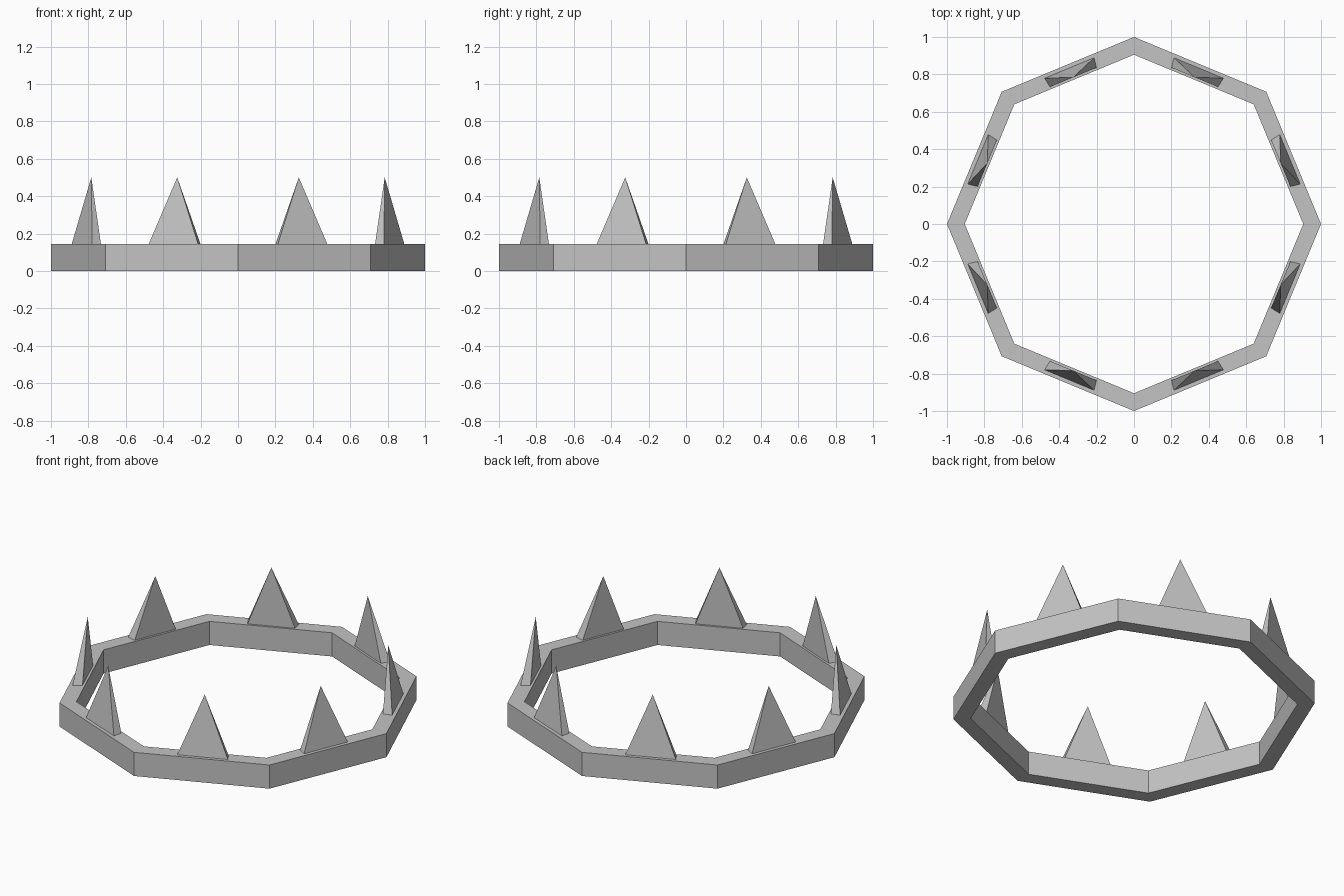
import bpy
import bmesh
from math import cos, sin, tan, pi, radians

if "Cube" in bpy.data.objects:
    bpy.data.objects.remove(bpy.data.objects["Cube"], do_unlink=True)

SIDES = 8
BAND_TOP = 0.144
TIP_Z = 0.5

grey = bpy.data.materials.new("plain grey")
grey.use_nodes = True
grey.diffuse_color = (0.55, 0.55, 0.55, 1)
grey.node_tree.nodes["Principled BSDF"].inputs["Base Color"].default_value = grey.diffuse_color


def finish(name, bm):
    bmesh.ops.recalc_face_normals(bm, faces=bm.faces[:])
    mesh = bpy.data.meshes.new(name)
    bm.to_mesh(mesh)
    bm.free()
    mesh.materials.append(grey)
    obj = bpy.data.objects.new(name, mesh)
    bpy.context.collection.objects.link(obj)
    return obj


# Eight-sided band: a rectangular section carried round the corners
bm = bmesh.new()
section = [(1, 0), (1, BAND_TOP), (0.905, BAND_TOP), (0.905, 0)]
rings = []
for i in range(SIDES):
    a = i * 2 * pi / SIDES
    rings.append([bm.verts.new((r * cos(a), r * sin(a), z)) for r, z in section])
for i in range(SIDES):
    here, there = rings[i], rings[(i + 1) % SIDES]
    for j in range(4):
        k = (j + 1) % 4
        bm.faces.new((here[j], there[j], there[k], here[k]))
finish("band", bm)

# Spikes: wedge-shaped base, tip directly above the inner edge
INNER, OUTER = 0.849, 0.903
flare = tan(radians(9))
for i in range(SIDES):
    bm = bmesh.new()
    base = [bm.verts.new((r, s * r * flare, BAND_TOP))
            for r, s in ((INNER, -1), (OUTER, -1), (OUTER, 1), (INNER, 1))]
    tip = bm.verts.new((INNER, 0, TIP_Z))
    bm.faces.new(base)
    for j in range(4):
        bm.faces.new((base[j], base[(j + 1) % 4], tip))
    spike = finish(f"spike_{i + 1}", bm)
    spike.rotation_euler.z = (i + 0.5) * 2 * pi / SIDES
